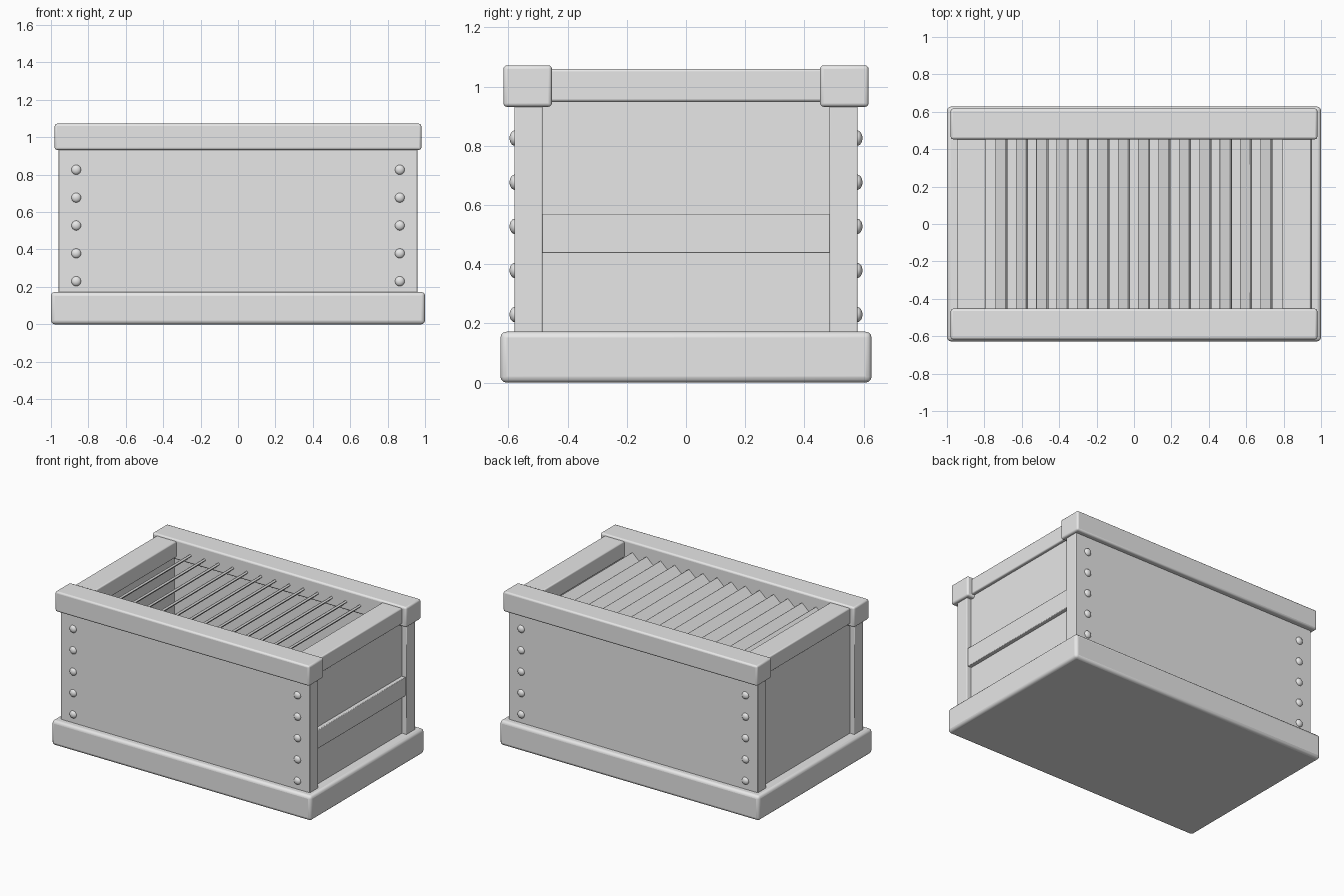
import bpy
import math

cube = bpy.data.objects.get("Cube")
if cube:
    bpy.data.objects.remove(cube, do_unlink=True)

grey = bpy.data.materials.new("plain grey")
grey.use_nodes = True
GREY = (0.8, 0.8, 0.8, 1)
grey.diffuse_color = GREY
grey.node_tree.nodes["Principled BSDF"].inputs["Base Color"].default_value = GREY


def finish(obj, name):
    obj.name = name
    obj.data.materials.append(grey)
    bpy.ops.object.shade_smooth_by_angle(angle=math.radians(35))
    return obj


def box(name, x, y, z, bevel=0.0, segments=3, tilt=0.0):
    """Box spanning the given (low, high) ranges, with rounded edges."""
    spans = (x, y, z)
    bpy.ops.mesh.primitive_cube_add(size=1, location=[(a + b) / 2 for a, b in spans])
    obj = bpy.context.object
    obj.scale = [b - a for a, b in spans]
    bpy.ops.object.transform_apply(location=False, rotation=False, scale=True)
    obj.rotation_euler.y = tilt
    if bevel:
        mod = obj.modifiers.new("rounded edges", "BEVEL")
        mod.width = bevel
        mod.segments = segments
    return finish(obj, name)


def span(side, low, high):
    """Mirror a range to the chosen side of the model."""
    return tuple(sorted((side * low, side * high)))


# Base slab
box("base", (-1, 1), (-0.627, 0.627), (0, 0.172), 0.02)

# Long side boards with their top rails and rivets
for side, label in ((-1, "front"), (1, "back")):
    box(label + "_board", (-0.96, 0.96), span(side, 0.485, 0.58), (0.16, 0.95), 0.004, 2)
    box(label + "_top_rail", (-0.98, 0.98), span(side, 0.453, 0.617), (0.932, 1.072), 0.012)
    for end in (-1, 1):
        for row in range(5):
            bpy.ops.mesh.primitive_uv_sphere_add(
                segments=20, ring_count=12, radius=0.026,
                location=(end * 0.865, side * 0.578, 0.23 + row * 0.149))
            rivet = bpy.context.object
            rivet.scale.y = 0.7
            finish(rivet, label + "_rivet")

# Recessed end panels and the rails above them
for side, label in ((-1, "right"), (1, "left")):
    box(label + "_end_panel", span(side, 0.83, 0.925), (-0.487, 0.487), (0.16, 0.96))
    box(label + "_end_rail", span(side, 0.793, 0.947), (-0.47, 0.47), (0.95, 1.06), 0.008)

# Cross band on one end only
box("end_band", (0.9, 0.952), (-0.487, 0.487), (0.438, 0.57), 0.004, 2)

# Tilted slats across the top opening
SLATS = 14
PITCH = 0.109
for i in range(SLATS):
    x = (i - (SLATS - 1) / 2) * PITCH
    box("slat", (x - 0.038, x + 0.038), (-0.49, 0.49), (0.962, 0.978),
        0.003, 2, math.radians(-42))
